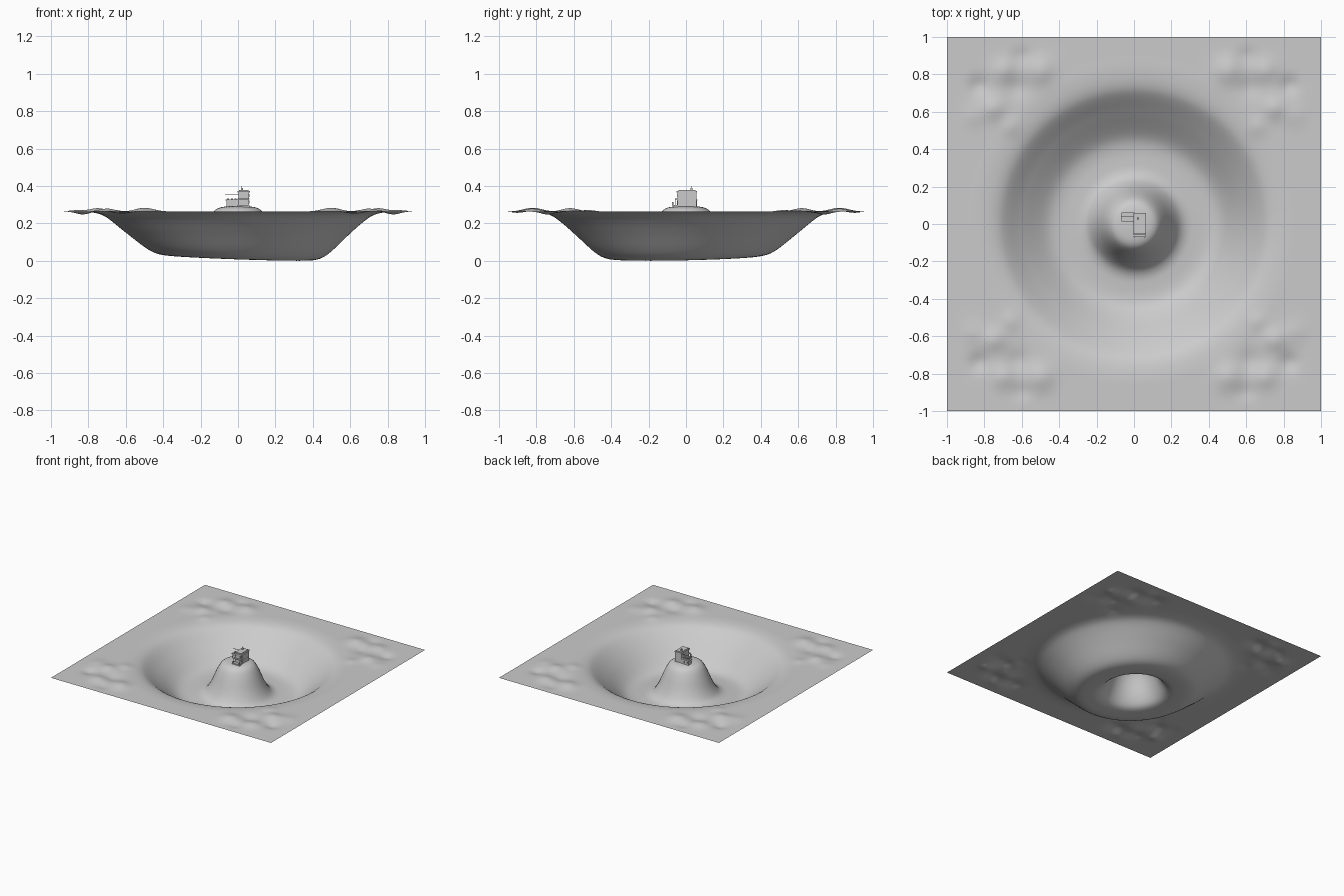
import bpy, bmesh, math

if "Cube" in bpy.data.objects:
    bpy.data.objects.remove(bpy.data.objects["Cube"])

# One plain grey for the whole model
grey = bpy.data.materials.new("plain_grey")
grey.diffuse_color = (0.6, 0.6, 0.6, 1)
grey.use_nodes = True
grey.node_tree.nodes["Principled BSDF"].inputs["Base Color"].default_value = grey.diffuse_color

# Radial profile: hill top, hill side, bowl floor, bowl wall, outer plain
PROFILE = [(0, .297), (.05, .295), (.10, .287), (.13, .267), (.16, .212), (.20, .115),
           (.24, .05), (.28, .026), (.33, .02), (.40, .021), (.45, .034), (.50, .066),
           (.60, .152), (.70, .234), (.75, .256), (.82, .266), (.9, .267), (1.5, .267)]

# Low mounds and dips, mirrored into all four corners: x, y, height, radius
BUMPS = [(.50, .82, .020, .07), (.75, .62, .018, .06), (.70, .82, .016, .06),
         (.62, .73, -.012, .06), (.83, .74, -.016, .05), (.60, .90, -.008, .05),
         (.66, .52, .008, .05), (.86, .58, .007, .06)]


def profile_height(r):
    n = len(PROFILE)

    def slope(i):
        a, b = PROFILE[max(i - 1, 0)], PROFILE[min(i + 1, n - 1)]
        return 0 if i in (0, n - 1, n - 2) else (b[1] - a[1]) / (b[0] - a[0])
    for i in range(n - 1):
        (r0, z0), (r1, z1) = PROFILE[i], PROFILE[i + 1]
        if r <= r1:
            h = r1 - r0
            t = (r - r0) / h
            return ((2*t**3 - 3*t*t + 1) * z0 + (t**3 - 2*t*t + t) * h * slope(i)
                    + (3*t*t - 2*t**3) * z1 + (t**3 - t*t) * h * slope(i + 1))
    return PROFILE[-1][1]


def smooth(a, b, v):
    t = min(max((v - a) / (b - a), 0), 1)
    return t * t * (3 - 2 * t)


def height(x, y):
    r = math.hypot(x, y)
    z = profile_height(r)
    # floor tilts down toward the front right
    z += smooth(.12, .3, r) * (1 - smooth(.4, .65, r)) * (-.035 * x + .022 * y)
    for bx, by, h, s in BUMPS:
        d = (abs(x) - bx) ** 2 + (abs(y) - by) ** 2
        z += h * math.exp(-d / (s * s)) * (1 - smooth(.9, 1, max(abs(x), abs(y))))
    return z


def finish(bm, name, smooth_faces=False):
    me = bpy.data.meshes.new(name)
    bm.to_mesh(me)
    bm.free()
    me.materials.append(grey)
    for p in me.polygons:
        p.use_smooth = smooth_faces
    ob = bpy.data.objects.new(name, me)
    bpy.context.collection.objects.link(ob)
    return ob


# Crater terrain: a single open sheet
bm = bmesh.new()
bmesh.ops.create_grid(bm, x_segments=128, y_segments=128, size=1)
for v in bm.verts:
    v.co.z = height(v.co.x, v.co.y)
low = min(v.co.z for v in bm.verts)
for v in bm.verts:
    v.co.z -= low
finish(bm, "crater_terrain", True)


def box(name, x0, x1, y0, y1, z0, z1):
    bm = bmesh.new()
    bmesh.ops.create_cube(bm, size=1)
    for v in bm.verts:
        v.co = ((x0 + x1) / 2 + v.co.x * (x1 - x0),
                (y0 + y1) / 2 + v.co.y * (y1 - y0),
                (z0 + z1) / 2 + v.co.z * (z1 - z0))
    return finish(bm, name)


# Tall main house with overhanging flat roof
box("main_house", .002, .060, -.045, .055, .285, .368)
box("main_roof", -.002, .064, -.050, .060, .366, .373)
box("roof_parapet", .006, .056, -.040, .050, .373, .377)
box("chimney", .016, .026, .025, .035, .373, .390)
box("chimney_mast", .020, .0225, .0285, .031, .390, .399)

# Low side wing with roof and small rooftop boxes
box("side_wing", -.062, .004, .018, .058, .285, .323)
box("wing_roof", -.068, .004, .014, .062, .322, .327)
for i in range(3):
    x = -.058 + i * .020
    box("wing_roof_box", x, x + .011, .030, .048, .327, .333)

# Thin horizontal pole reaching out over the wing
box("roof_pole", -.070, .004, .038, .041, .355, .358)

# Front porch, posts and step
box("porch_floor", -.004, .062, -.070, -.044, .284, .298)
box("porch_roof", -.002, .062, -.060, -.044, .328, .332)
for x in (.002, .056):
    box("porch_post", x, x + .003, -.059, -.056, .296, .330)
    box("porch_lamp", x, x + .004, -.074, -.068, .296, .314)

# Windows and door as thin raised plates
box("front_door", .024, .038, -.047, -.044, .297, .322)
for z in (.340,):
    for x in (.010, .040):
        box("front_window", x, x + .012, -.047, -.044, z, z + .016)
for z in (.305, .340):
    for y in (-.032, -.002, .028):
        box("side_window", .059, .062, y, y + .014, z, z + .016)
for x in (-.052, -.026):
    box("wing_window", x, x + .012, .016, .019, .302, .314)
    box("wing_back_window", x, x + .012, .057, .060, .302, .314)
